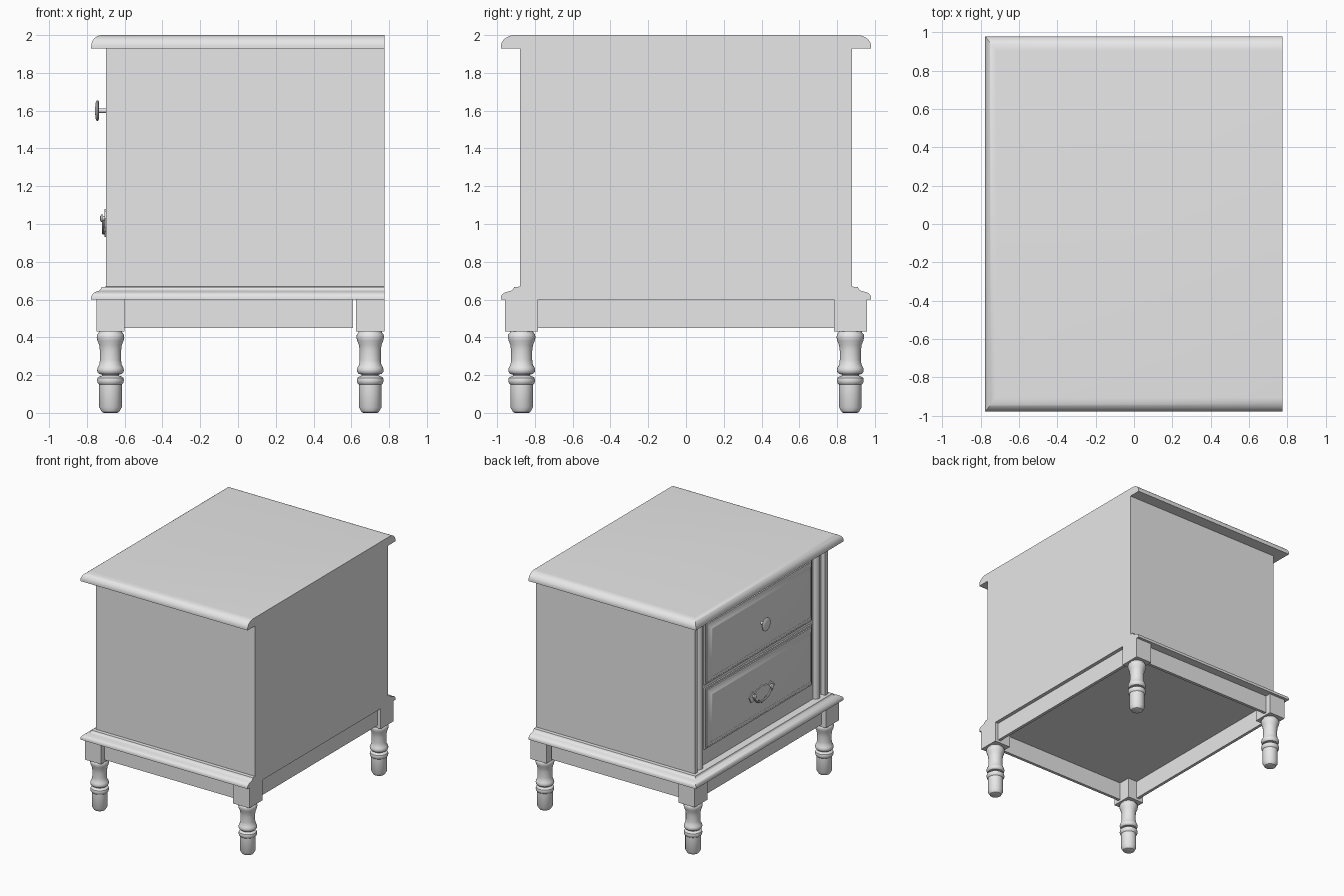
import bpy, bmesh, math
from mathutils import Vector

cube = bpy.data.objects.get("Cube")
if cube:
    bpy.data.objects.remove(cube, do_unlink=True)

GREY = (0.8, 0.8, 0.8, 1)
paint = bpy.data.materials.new("plain_grey")
paint.use_nodes = True
paint.diffuse_color = GREY
paint.node_tree.nodes["Principled BSDF"].inputs["Base Color"].default_value = GREY

BACK = 0.775      # flat rear of the cabinet
FRONT = -0.70     # drawer side
SIDE = 0.88       # half width


def finish(obj, smooth):
    """Give the object its colour and shading."""
    obj.data.materials.append(paint)
    if smooth:
        bpy.ops.object.select_all(action="DESELECT")
        obj.select_set(True)
        bpy.context.view_layer.objects.active = obj
        bpy.ops.object.shade_smooth_by_angle(angle=math.radians(35))
    return obj


def loft(name, rings, smooth=False):
    """Skin closed rings of equal length and cap both ends."""
    bm = bmesh.new()
    loops = [[bm.verts.new(p) for p in ring] for ring in rings]
    for a, b in zip(loops, loops[1:]):
        n = len(a)
        for i in range(n):
            j = (i + 1) % n
            bm.faces.new((a[i], a[j], b[j], b[i]))
    bm.faces.new(loops[0])
    bm.faces.new(loops[-1])
    bmesh.ops.recalc_face_normals(bm, faces=bm.faces)
    mesh = bpy.data.meshes.new(name)
    bm.to_mesh(mesh)
    bm.free()
    obj = bpy.data.objects.new(name, mesh)
    bpy.context.collection.objects.link(obj)
    return finish(obj, smooth)


def box(name, x0, x1, y0, y1, z0, z1):
    return loft(name, [[(x0, y0, z), (x1, y0, z), (x1, y1, z), (x0, y1, z)]
                       for z in (z0, z1)])


def moulding(name, profile):
    """Slab with a moulded edge on three sides; profile is (overhang, z)."""
    return loft(name, [[(FRONT - o * 0.77, -SIDE - o, z), (BACK, -SIDE - o, z),
                        (BACK, SIDE + o, z), (FRONT - o * 0.77, SIDE + o, z)]
                       for o, z in profile], True)


def lathe(name, profile, location, sides=32, rotation=(0, 0, 0)):
    """Turned part; profile is (radius, height)."""
    turn = [math.tau * i / sides for i in range(sides)]
    obj = loft(name, [[(r * math.cos(a), r * math.sin(a), z) for a in turn]
                      for r, z in profile], True)
    obj.location = location
    obj.rotation_euler = rotation
    return obj


# Top with rounded edge
arc = [math.radians(a) for a in range(0, 91, 10)]
moulding("top", [(0.10, 1.93)] + [(0.025 + 0.075 * math.cos(a), 1.94 + 0.06 * math.sin(a))
                                  for a in arc])

# Base slab with stepped moulding
moulding("base_moulding", [(0.10, 0.60), (0.10, 0.615), (0.094, 0.627), (0.08, 0.637),
                           (0.06, 0.643), (0.045, 0.647), (0.035, 0.655),
                           (0.03, 0.667), (0, 0.668)])

# Carcass and front edges
box("carcass", FRONT + 0.04, BACK, -SIDE, SIDE, 0.66, 1.935)
for s, tag in ((1, "left"), (-1, "right")):
    box(f"{tag}_front_edge", FRONT, FRONT + 0.045, *sorted((s * 0.845, s * SIDE)), 0.66, 1.935)
    lathe(f"{tag}_reeded_post", [(0.036, 0.66), (0.036, 1.935)],
          (FRONT + 0.042, s * 0.775, 0), 24)

# Drawers with raised fronts
DRAWER = [(0, -0.65), (0, -0.672), (0.012, -0.674), (0.016, -0.68), (0.03, -0.684),
          (0.045, -0.69), (0.055, -0.698), (0.065, -0.70)]
for name, low, high in (("lower_drawer", 0.80, 1.31), ("upper_drawer", 1.34, 1.86)):
    loft(name, [[(x, -0.71 + i, low + i), (x, 0.71 - i, low + i),
                 (x, 0.71 - i, high - i), (x, -0.71 + i, high - i)]
                for i, x in DRAWER], True)

# Round knob on the upper drawer
lathe("knob", [(0.012, 0), (0.012, 0.035), (0.045, 0.036), (0.055, 0.041),
               (0.055, 0.047), (0.045, 0.053), (0.02, 0.056)],
      (FRONT, 0, 1.60), rotation=(0, -math.pi / 2, 0))

# Shaped back plate of the lower handle
half = [(0, 1.08), (0.04, 1.06), (0.06, 1.07), (0.09, 1.04), (0.12, 1.07), (0.17, 1.03),
        (0.14, 0.98), (0.10, 0.99), (0.07, 0.96), (0.04, 0.97), (0, 0.93)]
outline = half + [(-y, z) for y, z in half[-2:0:-1]]
loft("handle_plate", [[(x, y, z) for y, z in outline] for x in (FRONT + 0.002, FRONT - 0.006)])

# Handle bosses and hanging bail
for s, tag in ((1, "left"), (-1, "right")):
    lathe(f"{tag}_handle_boss", [(0.012, 0), (0.012, 0.014), (0.02, 0.016),
                                 (0.02, 0.024), (0.01, 0.03)],
          (FRONT, s * 0.115, 1.03), 20, (0, -math.pi / 2, 0))

path = []
for k in range(17):
    a = math.pi * k / 16
    path.append(Vector((FRONT - 0.013, 0.115 * math.cos(a), 1.03 - 0.08 * math.sin(a))))
rings = []
for k, p in enumerate(path):
    along = (path[min(k + 1, 16)] - path[max(k - 1, 0)]).normalized()
    out = Vector((1, 0, 0))
    across = along.cross(out)
    rings.append([p + 0.007 * (out * math.cos(t) + across * math.sin(t))
                  for t in (math.tau * i / 8 for i in range(8))])
loft("handle_bail", rings, True)

# Turned legs under square blocks
LEG = [(0.036, 0), (0.045, 0.004), (0.06, 0.03), (0.06, 0.15), (0.068, 0.158),
       (0.071, 0.172), (0.068, 0.186), (0.058, 0.193), (0.045, 0.197), (0.045, 0.203),
       (0.06, 0.206), (0.069, 0.216), (0.071, 0.228), (0.067, 0.242), (0.059, 0.255),
       (0.056, 0.28), (0.056, 0.33), (0.06, 0.36), (0.069, 0.382), (0.073, 0.40),
       (0.071, 0.415), (0.062, 0.425), (0.06, 0.435)]
for x0, x1, end in ((-0.75, -0.60, "front"), (0.625, BACK, "rear")):
    for s, tag in ((1, "left"), (-1, "right")):
        box(f"{end}_{tag}_leg_block", x0, x1, *sorted((s * 0.783, s * 0.957)), 0.43, 0.605)
        lathe(f"{end}_{tag}_leg", LEG, ((x0 + x1) / 2, s * 0.87, 0))

# Aprons between the leg blocks
for s, tag in ((1, "left"), (-1, "right")):
    box(f"{tag}_apron", -0.60, 0.61, *sorted((s * 0.885, s * 0.91)), 0.45, 0.605)
box("front_apron", -0.71, -0.685, -0.783, 0.783, 0.45, 0.605)
box("rear_apron", 0.72, 0.745, -0.783, 0.783, 0.45, 0.605)
